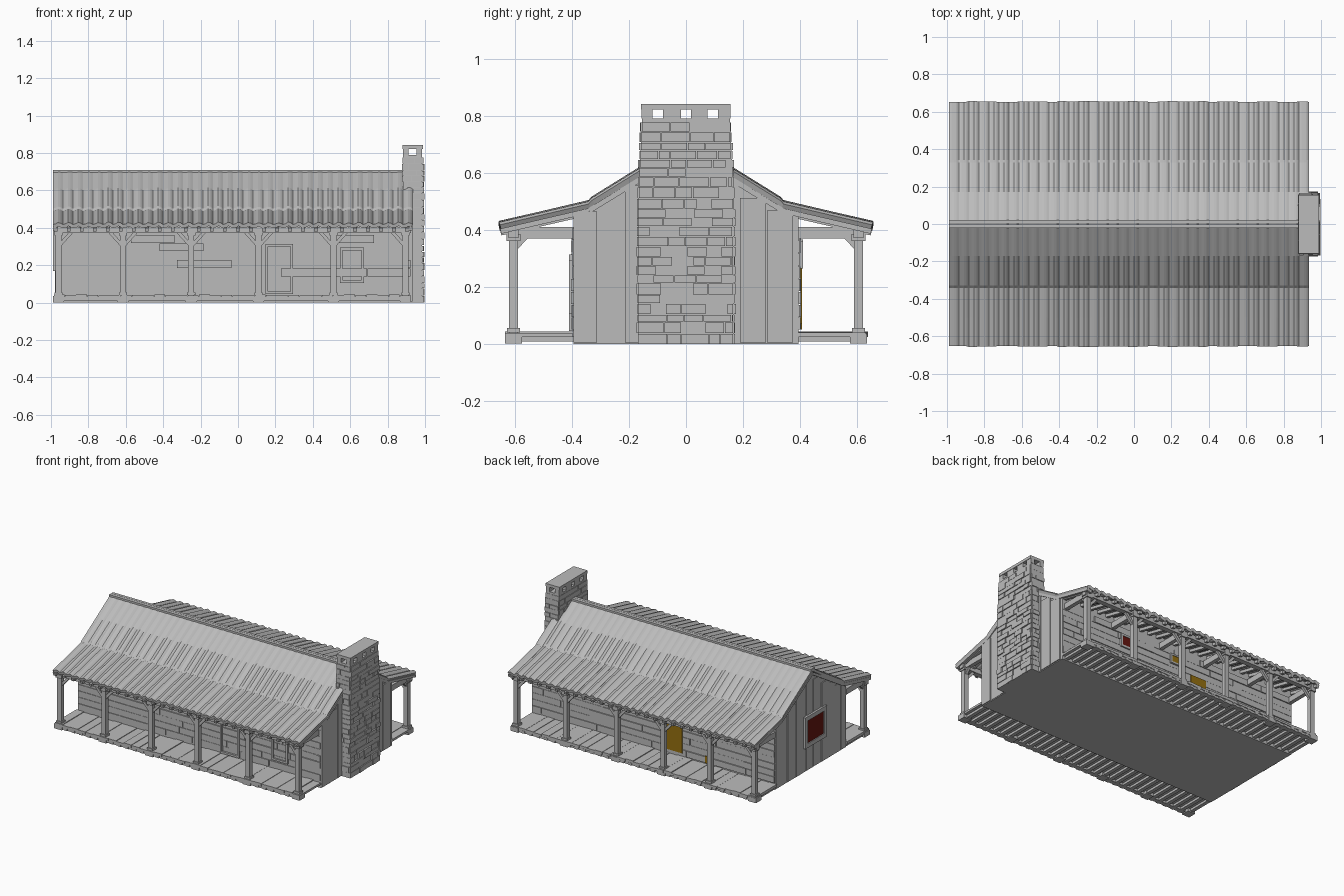
import bpy, bmesh, math, random
from mathutils import Vector, Matrix

random.seed(4)
if "Cube" in bpy.data.objects:
    bpy.data.objects.remove(bpy.data.objects["Cube"])


def material(name, rgb):
    m = bpy.data.materials.new(name)
    m.use_nodes = True
    m.diffuse_color = (*rgb, 1)
    m.node_tree.nodes["Principled BSDF"].inputs["Base Color"].default_value = (*rgb, 1)
    return m


GREY = material("weathered grey", (0.5, 0.5, 0.5))
RED = material("barn red", (0.13, 0.008, 0.005))
YELLOW = material("ochre yellow", (0.3, 0.16, 0.005))


def finish(name, bm, mat=GREY):
    bmesh.ops.recalc_face_normals(bm, faces=bm.faces)
    me = bpy.data.meshes.new(name)
    bm.to_mesh(me)
    bm.free()
    me.materials.append(mat)
    ob = bpy.data.objects.new(name, me)
    bpy.context.collection.objects.link(ob)
    return ob


def box(bm, x0, x1, y0, y1, z0, z1):
    mid = Vector((x0 + x1, y0 + y1, z0 + z1)) / 2
    size = Matrix.Diagonal((x1 - x0, y1 - y0, z1 - z0, 1))
    return bmesh.ops.create_cube(bm, size=1, matrix=Matrix.Translation(mid) @ size)["verts"]


def beam(bm, a, b, w):
    # square bar between two points
    a, b = Vector(a), Vector(b)
    turn = (b - a).to_track_quat("Z", "Y").to_matrix().to_4x4()
    bmesh.ops.create_cube(bm, size=1, matrix=Matrix.Translation((a + b) / 2) @ turn
                          @ Matrix.Diagonal((w, w, (b - a).length, 1)))


def plate(name, mat, *limits):
    bm = bmesh.new()
    box(bm, *limits)
    return finish(name, bm, mat)


def roof_z(y):
    y = abs(y)
    return 0.708 - 0.62 * y if y < 0.34 else 0.497 - 0.235 * (y - 0.34)


# Cabin body: gable section extruded along x
LEFT, RIGHT, WALL = -0.97, 0.925, 0.395
section = [(-WALL, 0), (WALL, 0)] + [(y, roof_z(y) - 0.02) for y in (WALL, 0.34, 0, -0.34, -WALL)]
bm = bmesh.new()
face = bm.faces.new([bm.verts.new((LEFT, y, z)) for y, z in section])
ext = bmesh.ops.extrude_face_region(bm, geom=[face])["geom"]
bmesh.ops.translate(bm, vec=(RIGHT - LEFT, 0, 0), verts=[v for v in ext if isinstance(v, bmesh.types.BMVert)])
finish("cabin_body", bm)

# Vertical boards on the gable ends
bm = bmesh.new()
for x in (LEFT, RIGHT):
    y = -WALL
    while y < WALL - 0.02:
        w = min(random.uniform(0.05, 0.1), WALL - y)
        t = random.uniform(0.002, 0.008)
        top = min(roof_z(y), roof_z(y + w)) - 0.02
        box(bm, x - t, x + t, y, y + w - 0.004, 0.005, top)
        y += w
finish("gable_boards", bm)

# Uneven horizontal logs on the long walls
bm = bmesh.new()
for side in (-1, 1):
    for row in range(8):
        z, x = 0.05 + row * 0.045, LEFT
        while x < RIGHT - 0.01:
            end = min(x + random.uniform(0.15, 0.5), RIGHT)
            t = random.uniform(0.002, 0.009)
            box(bm, x, end - 0.004, side * WALL - t, side * WALL + t, z, z + 0.042)
            x = end
finish("wall_logs", bm)

# Corrugated roof with a shallower porch slope
ys = [-0.652, -0.5, -0.342, -0.33, -0.17, 0, 0.17, 0.33, 0.342, 0.5, 0.652]
RIBS, WAVE = 36, (0, 0.3, 1, 0.8)
bm = bmesh.new()
rows = []
for i in range(RIBS * len(WAVE) + 1):
    x = -0.99 + 1.925 * i / (RIBS * len(WAVE))
    if i % len(WAVE) == 0:
        amp, edge = random.uniform(0.008, 0.014), random.uniform(-0.006, 0.004)
    lift = WAVE[i % len(WAVE)] * amp
    row = []
    for y in ys:
        shift = math.copysign(edge, y) if abs(y) > 0.6 else 0
        lip = 0.006 if abs(y) < 0.335 and y else 0
        row.append(bm.verts.new((x, y + shift, roof_z(y) + (lift if y else 0.008) - 0.006 + lip)))
    rows.append(row)
for a, b in zip(rows, rows[1:]):
    for j in range(len(ys) - 1):
        bm.faces.new((a[j], b[j], b[j + 1], a[j + 1]))
roof = finish("corrugated_roof", bm)
if roof.data.polygons[0].normal.z < 0:
    roof.data.flip_normals()
mod = roof.modifiers.new("thickness", "SOLIDIFY")
mod.thickness, mod.offset = 0.02, -1

# Ridge cap
bm = bmesh.new()
for side in (-1, 1):
    beam(bm, (-0.99, side * 0.012, 0.7), (0.93, side * 0.012, 0.7), 0.02)
finish("ridge_cap", bm)

# Porches on both long sides
POSTS = (-0.96, -0.615, -0.25, 0.11, 0.51, 0.895)
PY = 0.605
posts, braces, beams, floor, rafters = [bmesh.new() for _ in range(5)]
for s in (-1, 1):
    py = s * PY
    inner, outer = sorted((s * WALL, s * 0.625))
    for x in POSTS:
        box(posts, x - 0.016, x + 0.016, py - 0.016, py + 0.016, 0.03, 0.39)
        box(posts, x - 0.022, x + 0.022, py - 0.022, py + 0.022, 0.04, 0.055)
        box(posts, x - 0.022, x + 0.022, py - 0.024, py + 0.024, 0.36, 0.385)
        for d in (-1, 1):
            if LEFT < x + d * 0.07 < RIGHT:
                beam(braces, (x, py, 0.3), (x + d * 0.07, py, 0.378), 0.018)
        beam(braces, (x, py, 0.33), (x, py - s * 0.045, 0.378), 0.018)
        box(beams, x - 0.014, x + 0.014, inner, outer, 0.37, 0.41)
        # foot blocks under the deck
        box(floor, x - 0.03, x + 0.03, py - 0.03, py + 0.03, 0.002, 0.035)
    box(beams, -0.985, 0.925, py - 0.018, py + 0.018, 0.372, 0.405)
    # Deck boards, sill and joists
    a, b = sorted((s * WALL, s * 0.635))
    for i in range(32):
        x = -0.985 + i * 0.0597
        z = random.uniform(0.038, 0.044)
        box(floor, x, x + 0.0585, a, b + random.uniform(-0.004, 0.004), 0.024, z)
        box(floor, x + 0.01, x + 0.036, a, b, 0.008, 0.026)
    box(floor, -0.985, 0.925, s * 0.615 - 0.015, s * 0.615 + 0.015, 0.008, 0.034)
    # Rafters below the porch roof
    for i in range(28):
        x = -0.975 + i * 0.0696
        beam(rafters, (x, s * 0.37, roof_z(0.37) - 0.036), (x, s * 0.65, roof_z(0.65) - 0.034), 0.02)
    # Bargeboards along the roof ends
    for x in (-0.98, 0.924):
        beam(rafters, (x, 0, 0.675), (x, s * 0.34, 0.467), 0.018)
        beam(rafters, (x, s * 0.34, 0.467), (x, s * 0.65, 0.395), 0.018)
for name, bm in (("porch_posts", posts), ("porch_braces", braces), ("porch_beams", beams),
                 ("porch_decks", floor), ("porch_rafters", rafters)):
    finish(name, bm)


# Stone chimney: tapering core
def half_width(z):
    return 0.168 - 0.014 * max(0, min(1, (z - 0.5) / 0.3))


HOLE0, HOLE1, CX0, CX1 = 0.79, 0.822, 0.882, 0.985
bm = bmesh.new()
for z0, z1 in ((0, 0.5), (0.5, HOLE0)):
    for v in box(bm, CX0, CX1, -1, 1, z0, z1):
        v.co.y = math.copysign(half_width(v.co.z), v.co.y)
# Smoke openings left between small piers, with a cap slab
for y0, y1 in ((-0.156, -0.118), (-0.08, -0.018), (0.018, 0.075), (0.112, 0.156)):
    for x0, x1 in ((CX0, 0.912), (0.955, CX1)):
        box(bm, x0, x1, y0, y1, HOLE0, HOLE1)
box(bm, CX0 - 0.003, CX1 + 0.003, -0.158, 0.156, HOLE1, 0.842)
finish("chimney_core", bm)

# Irregular stones in courses
bm = bmesh.new()
z = 0.0
while z < 0.77:
    h = min(random.uniform(0.026, 0.042), HOLE0 - z)
    hw = half_width(z + h)
    y = -hw
    while y < hw - 0.005:
        end = min(y + random.uniform(0.04, 0.11), hw)
        t = random.uniform(0.003, 0.012)
        box(bm, CX1 - 0.01, CX1 + t, y, end - 0.003, z, z + h - 0.003)
        if z > 0.62:
            box(bm, CX0 - t / 2, CX0 + 0.01, y, end - 0.003, z, z + h - 0.003)
        y = end
    for s in (-1, 1):
        split = random.uniform(0.91, 0.96)
        for x0, x1 in ((CX0, split - 0.003), (split, CX1)):
            t = random.uniform(0.001, 0.007)
            box(bm, x0, x1, s * hw - t, s * hw + t, z, z + h - 0.003)
    z += h
finish("chimney_stones", bm)


# Framed openings on the walls
def frame(bm, u0, u1, z0, z1, w, place):
    for a, b, c, d in ((u0 - w, u1 + w, z1, z1 + w), (u0 - w, u1 + w, z0 - w, z0),
                       (u0 - w, u0, z0, z1), (u1, u1 + w, z0, z1)):
        box(bm, *place(a, b), c, d)


bm = bmesh.new()
frame(bm, -0.13, 0.05, 0.2, 0.36, 0.03, lambda a, b: (LEFT - 0.018, LEFT, a, b))
BACK = WALL + 0.006
back = lambda a, b: (a, b, WALL, WALL + 0.016)
frame(bm, 0.37, 0.435, 0.28, 0.345, 0.015, back)
frame(bm, -0.04, 0.025, 0.31, 0.355, 0.012, back)
front = lambda a, b: (a, b, -WALL - 0.016, -WALL)
frame(bm, 0.56, 0.66, 0.12, 0.28, 0.014, front)
frame(bm, 0.16, 0.28, 0.06, 0.3, 0.014, front)
finish("opening_frames", bm)
plate("gable_window", RED, LEFT - 0.012, LEFT - 0.003, -0.13, 0.05, 0.2, 0.36)
plate("back_red_window", RED, 0.37, 0.435, BACK, BACK + 0.006, 0.28, 0.345)
plate("back_yellow_window", YELLOW, -0.04, 0.025, BACK, BACK + 0.006, 0.31, 0.355)
plate("back_door", YELLOW, -0.255, -0.13, BACK, BACK + 0.006, 0.07, 0.27)
plate("back_low_hatch", YELLOW, -0.465, -0.435, BACK, BACK + 0.006, 0.05, 0.1)
